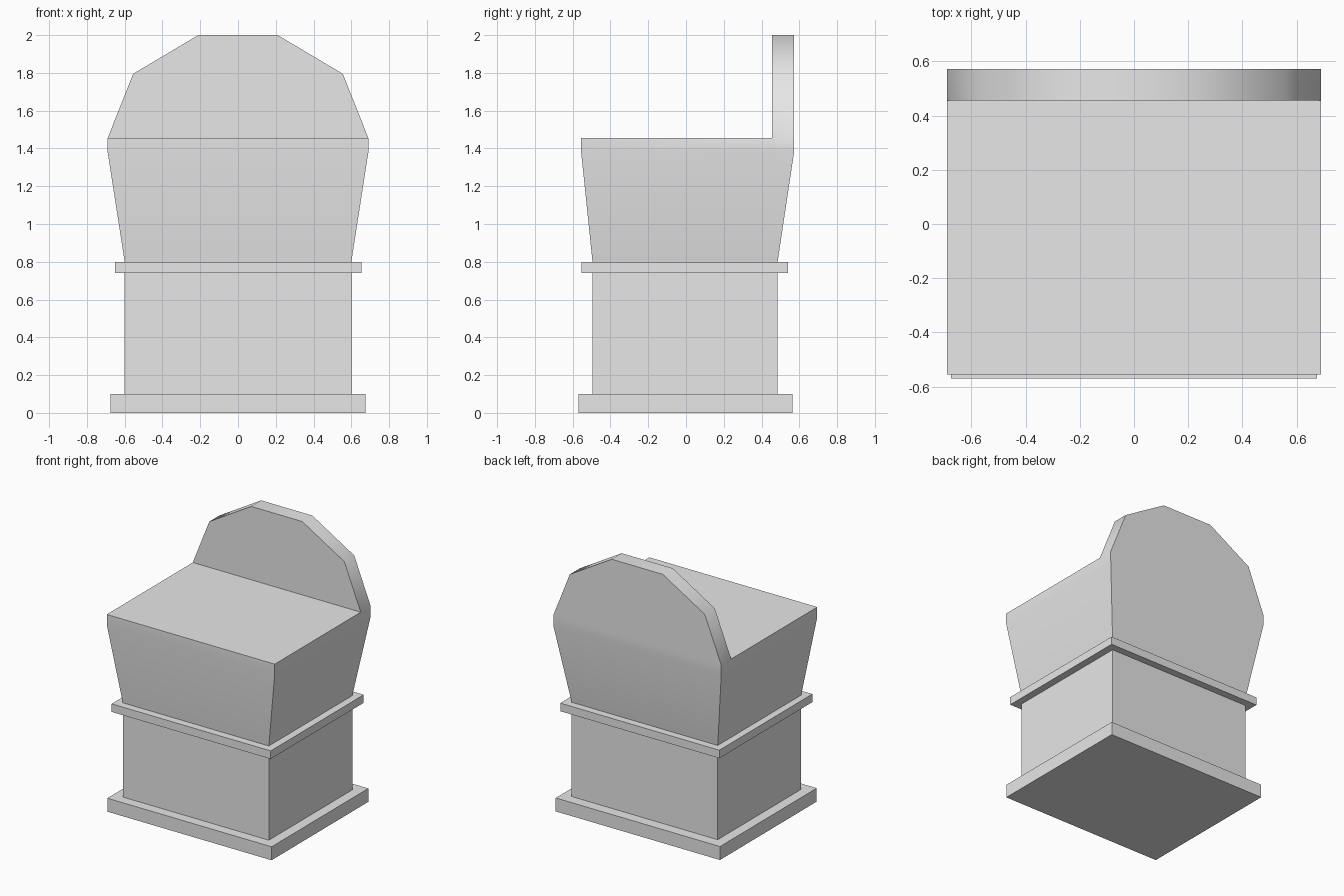
import bpy
import bmesh
import math

cube = bpy.data.objects.get("Cube")
if cube:
    bpy.data.objects.remove(cube, do_unlink=True)

# Single stone material
stone = bpy.data.materials.new("plain grey")
stone.use_nodes = True
stone.diffuse_color = (0.8, 0.8, 0.8, 1)
stone.node_tree.nodes["Principled BSDF"].inputs["Base Color"].default_value = (0.8, 0.8, 0.8, 1)


def finish(name, bm):
    bmesh.ops.recalc_face_normals(bm, faces=bm.faces)
    mesh = bpy.data.meshes.new(name)
    bm.to_mesh(mesh)
    bm.free()
    mesh.materials.append(stone)
    obj = bpy.data.objects.new(name, mesh)
    bpy.context.collection.objects.link(obj)
    return obj


def block(name, x0, x1, y0, y1, z0, z1):
    bm = bmesh.new()
    bmesh.ops.create_cube(bm, size=1)
    for v in bm.verts:
        v.co.x = x1 if v.co.x > 0 else x0
        v.co.y = y1 if v.co.y > 0 else y0
        v.co.z = z1 if v.co.z > 0 else z0
    return finish(name, bm)


# Pedestal
block("base_plinth", -0.675, 0.675, -0.57, 0.565, 0, 0.10)
block("pedestal_column", -0.6, 0.6, -0.495, 0.485, 0.10, 0.74)
block("pedestal_band", -0.652, 0.655, -0.552, 0.54, 0.74, 0.80)

# Flared seat, split where the backrest begins
BACK_FRONT = 0.455
bm = bmesh.new()
rings = []
for z, half, front, back in ((0.80, 0.6, -0.495, 0.485),
                             (1.38, 0.69, -0.555, 0.572),
                             (1.455, 0.69, -0.555, 0.572)):
    outline = ((-half, front), (half, front), (half, BACK_FRONT),
               (half, back), (-half, back), (-half, BACK_FRONT))
    rings.append([bm.verts.new((x, y, z)) for x, y in outline])
bm.faces.new(rings[0])
for low, high in zip(rings, rings[1:]):
    for i in range(6):
        j = (i + 1) % 6
        bm.faces.new((low[i], low[j], high[j], high[i]))
top = rings[-1]
bm.faces.new((top[0], top[1], top[2], top[5]))

# Faceted backrest rising from the rear strip of the seat
ring = [top[2], top[3], top[4], top[5]]
for z, half in ((1.795, 0.555), (2.0, 0.21)):
    upper = [bm.verts.new((math.copysign(half, v.co.x), v.co.y, z)) for v in ring]
    for i in range(4):
        j = (i + 1) % 4
        bm.faces.new((ring[i], ring[j], upper[j], upper[i]))
    ring = upper
bm.faces.new(ring)
seat = finish("seat_with_backrest", bm)

# Soften the shallow bends only
bpy.ops.object.select_all(action="DESELECT")
seat.select_set(True)
bpy.context.view_layer.objects.active = seat
bpy.ops.object.shade_smooth_by_angle(angle=math.radians(40))
